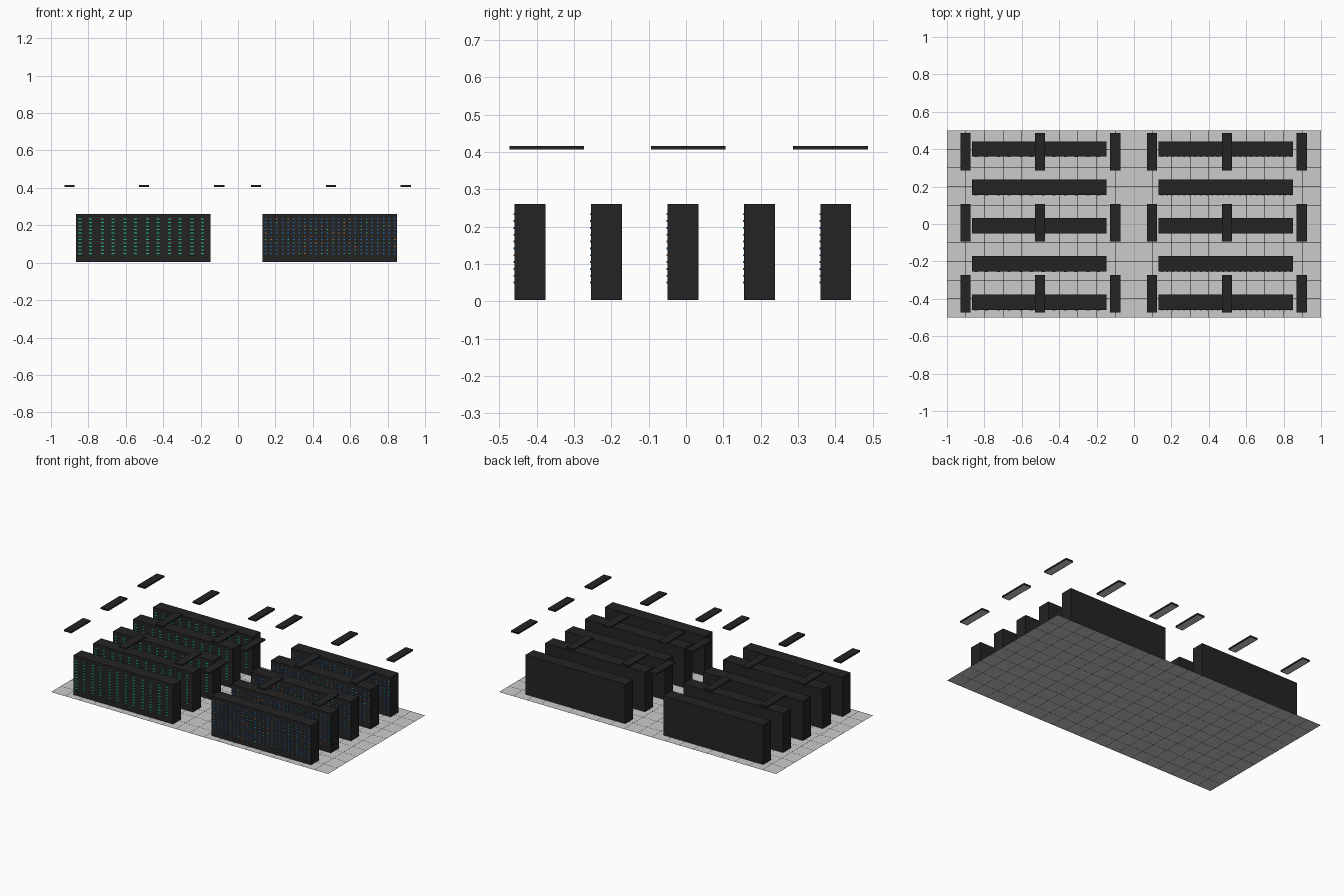
import bpy, bmesh, random
from mathutils import Matrix

if "Cube" in bpy.data.objects:
    bpy.data.objects.remove(bpy.data.objects["Cube"])

random.seed(4)


def material(name, rgb):
    m = bpy.data.materials.new(name)
    m.diffuse_color = (*rgb, 1)
    m.use_nodes = True
    m.node_tree.nodes["Principled BSDF"].inputs["Base Color"].default_value = m.diffuse_color
    return m


CHARCOAL = material("charcoal", (0.017, 0.017, 0.017))
BLACK = material("black", (0.006, 0.006, 0.006))
GREY = material("light_grey", (0.6, 0.6, 0.6))
GREEN = material("led_green", (0.01, 0.6, 0.2))
BLUE = material("led_blue", (0.01, 0.2, 0.7))
ORANGE = material("led_orange", (0.6, 0.2, 0.05))


def finish(name, bm, mats):
    me = bpy.data.meshes.new(name)
    bm.to_mesh(me)
    bm.free()
    for m in mats:
        me.materials.append(m)
    ob = bpy.data.objects.new(name, me)
    bpy.context.collection.objects.link(ob)
    return ob


def add_box(bm, x0, x1, y0, y1, z0, z1, mat=0):
    mtx = Matrix.Translation(((x0 + x1) / 2, (y0 + y1) / 2, (z0 + z1) / 2)) \
        @ Matrix.Diagonal((x1 - x0, y1 - y0, z1 - z0, 1))
    verts = bmesh.ops.create_cube(bm, size=1, matrix=mtx)["verts"]
    faces = {f for v in verts for f in v.link_faces}
    for f in faces:
        f.material_index = mat
    return faces


# Tiled floor: each tile inset to leave thin black joints
bm = bmesh.new()
bmesh.ops.create_grid(bm, x_segments=20, y_segments=10, size=1,
                      matrix=Matrix.Diagonal((1, 0.5, 1, 1)))
joints = bmesh.ops.inset_individual(bm, faces=bm.faces[:], thickness=0.0016)
for f in joints["faces"]:
    f.material_index = 1
finish("floor_tiles", bm, [GREY, BLACK])

# Server rack rows, six cabinets each, indicator lights on the front
ROWS_Y = [(-0.46, -0.377), (-0.255, -0.172), (-0.05, 0.033),
          (0.155, 0.238), (0.36, 0.442)]
CABINET, HEIGHT = 0.12, 0.26


def rack_row(name, x0, y0, y1, per_cabinet, led_w, pick):
    bm = bmesh.new()
    add_box(bm, x0, x0 + 6 * CABINET, y0, y1, 0.003, HEIGHT)
    finish(name + "_cabinets", bm, [CHARCOAL])
    bm = bmesh.new()
    for c in range(6):
        for offset in per_cabinet:
            for r in range(11):
                x = x0 + c * CABINET + offset
                z = 0.05 + r * 0.0183
                add_box(bm, x - led_w / 2, x + led_w / 2, y0 - 0.002, y0 + 0.001,
                        z - 0.0025, z + 0.0025, pick())
    finish(name + "_indicators", bm, [GREEN, BLUE, ORANGE])


for i, (y0, y1) in enumerate(ROWS_Y):
    rack_row(f"left_row_{i}", -0.867, y0, y1, (0.022, 0.078), 0.016, lambda: 0)
    rack_row(f"right_row_{i}", 0.13, y0, y1, (0.018, 0.048, 0.078, 0.108), 0.008,
             lambda: random.choices((0, 1, 2), (1, 9, 1))[0])

# Hanging light panels with a pale underside
for i, x in enumerate((-0.9, -0.503, -0.1, 0.097, 0.497, 0.897)):
    for j, y in enumerate((-0.373, 0.006, 0.387)):
        bm = bmesh.new()
        faces = add_box(bm, x - 0.027, x + 0.027, y - 0.1, y + 0.1, 0.406, 0.416)
        bm.normal_update()
        under = [f for f in faces if f.normal.z < -0.5]
        bmesh.ops.inset_region(bm, faces=under, thickness=0.006)
        for f in under:
            f.material_index = 1
        finish(f"light_panel_{i}_{j}", bm, [CHARCOAL, GREY])
